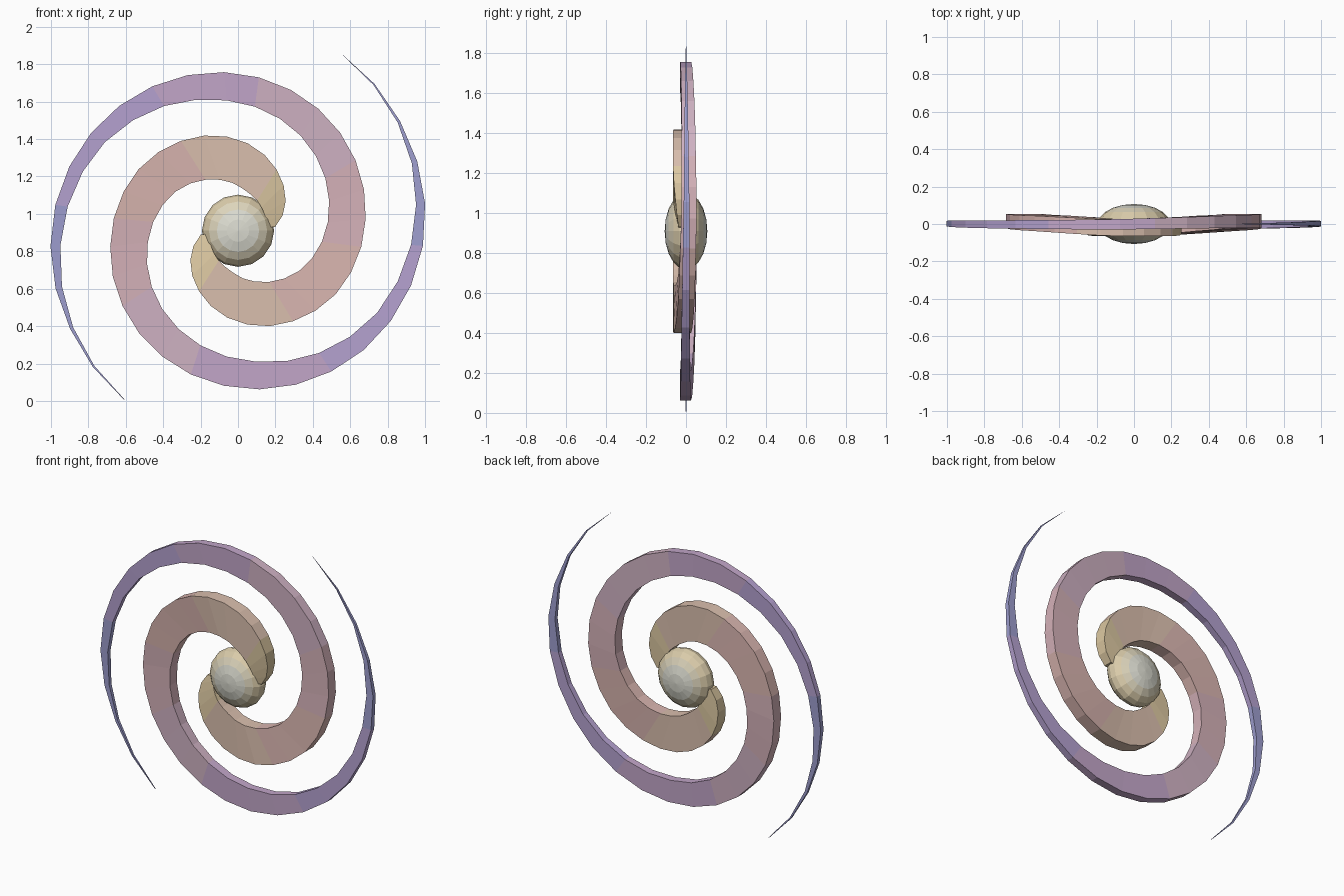
import bpy, bmesh, math

if "Cube" in bpy.data.objects:
    bpy.data.objects.remove(bpy.data.objects["Cube"])

CZ = 0.91      # height of the galaxy centre
SEGS = 32

# arm tables: angle in degrees -> value
OUTER = [(6, .20), (25, .277), (43, .338), (78, .454), (103, .525), (145, .62), (188, .69),
         (235, .778), (280, .86), (320, .933), (360, 1.0), (392, 1.042), (420, 1.098)]
INNER = [(6, .15), (43, .175), (78, .213), (114, .30), (150, .40), (191, .495), (235, .605),
         (281, .714), (328, .86), (360, .94), (392, 1.026), (420, 1.097)]
Y_MID = [(6, -.008), (60, -.02), (105, -.02), (145, .002), (190, .016), (230, .012),
         (280, -.003), (330, -.002), (370, .003), (420, 0)]
Y_HALF = [(6, .03), (50, .046), (110, .044), (190, .038), (280, .027), (360, .016),
          (400, .007), (420, .0005)]
COLOURS = [(.72, .58, .36), (.70, .52, .42), (.69, .46, .43), (.66, .44, .48), (.62, .44, .54),
           (.54, .38, .58), (.46, .36, .63), (.34, .34, .62)]
BANDS = [45, 120, 165, 205, 250, 300, 350, 999]


def lerp(table, a):
    for (a0, v0), (a1, v1) in zip(table, table[1:]):
        if a <= a1:
            return v0 + (v1 - v0) * (a - a0) / (a1 - a0)
    return table[-1][1]


def material(name, rgb):
    m = bpy.data.materials.new(name)
    m.diffuse_color = (*rgb, 1)
    m.use_nodes = True
    m.node_tree.nodes["Principled BSDF"].inputs["Base Color"].default_value = m.diffuse_color
    return m


def finish(bm, name, mats):
    bmesh.ops.recalc_face_normals(bm, faces=bm.faces)
    me = bpy.data.meshes.new(name)
    bm.to_mesh(me)
    bm.free()
    for m in mats:
        me.materials.append(m)
    ob = bpy.data.objects.new(name, me)
    bpy.context.collection.objects.link(ob)
    return ob


arm_mats = [material(f"arm_colour_{i + 1}", c) for i, c in enumerate(COLOURS)]


def spiral_arm(name, turn, end):
    bm = bmesh.new()
    rings = []
    angles = [6 + (end - 6) * i / SEGS for i in range(SEGS + 1)]
    for a in angles:
        t = math.radians(a + turn)
        y, h = lerp(Y_MID, a), lerp(Y_HALF, a)
        ri, ro = lerp(INNER, a), lerp(OUTER, a)
        rings.append([bm.verts.new((r * math.cos(t), y + s * h, CZ + r * math.sin(t)))
                      for r, s in ((ri, -1), (ro, -1), (ro, 1), (ri, 1))])
    for a, p, q in zip(angles, rings, rings[1:]):
        band = next(i for i, b in enumerate(BANDS) if a < b)
        for k in range(4):
            n = (k + 1) % 4
            bm.faces.new((p[k], p[n], q[n], q[k])).material_index = band
    bm.faces.new(rings[0])
    bm.faces.new(rings[-1]).material_index = len(COLOURS) - 1
    return finish(bm, name, arm_mats)


# two spiral arms, half a turn apart
spiral_arm("spiral_arm_a", 0, 420)
spiral_arm("spiral_arm_b", 180, 416)

# flattened core with its poles facing front and back
bm = bmesh.new()
bmesh.ops.create_uvsphere(bm, u_segments=16, v_segments=10, radius=1)
for v in bm.verts:
    x, y, z = v.co
    v.co = (.193 * x, -.107 * z, CZ + .193 * y)
for f in bm.faces:
    d = abs(f.calc_center_median().y) / .107
    f.material_index = 0 if d > .88 else 1 if d > .5 else 2
finish(bm, "core", [material("core_centre", (.72, .72, .64)),
                    material("core_middle", (.72, .66, .50)),
                    material("core_rim", (.70, .60, .40))])
